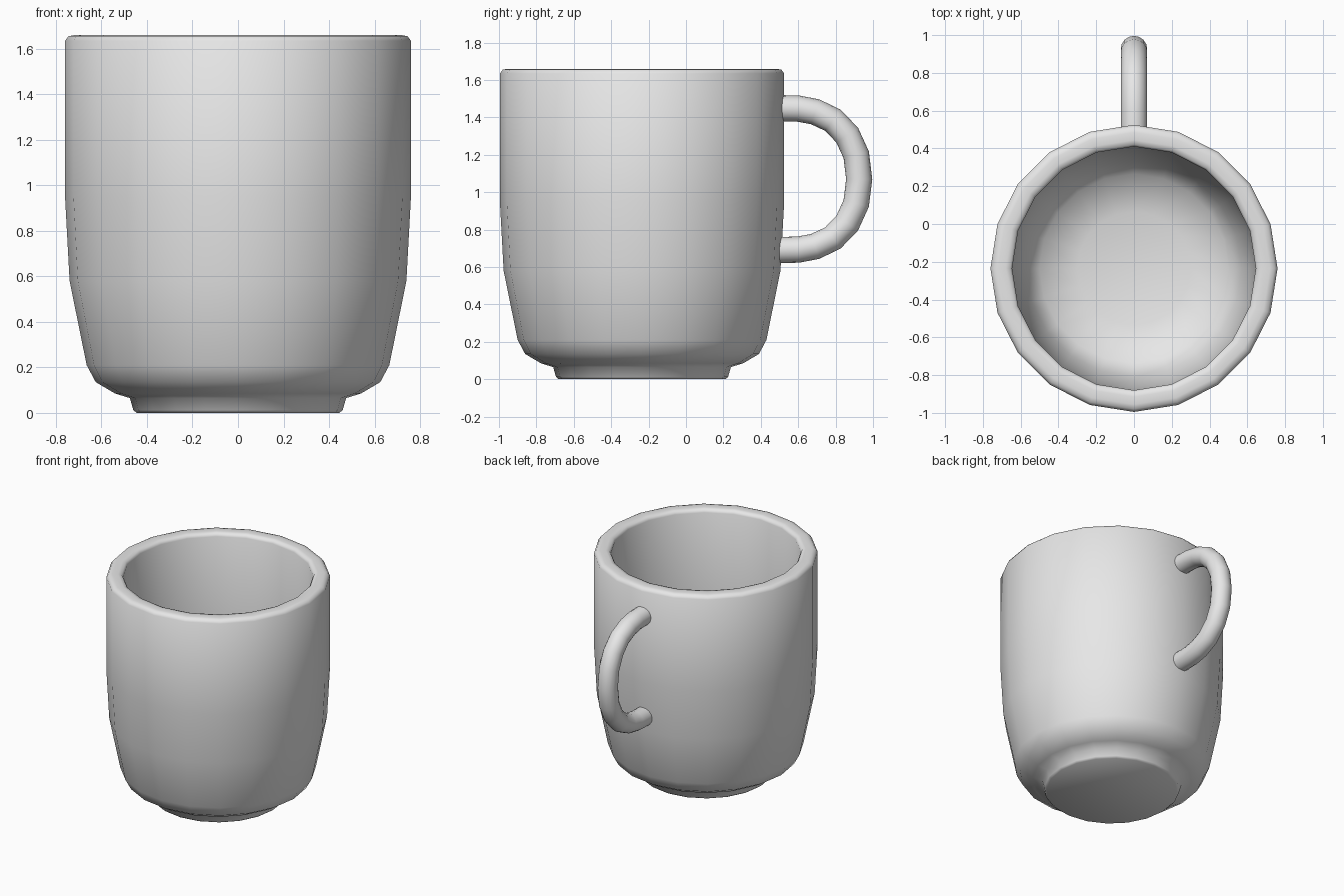
import bpy, bmesh, math
from mathutils import Matrix, Vector

if "Cube" in bpy.data.objects:
    bpy.data.objects.remove(bpy.data.objects["Cube"], do_unlink=True)

CENTRE_Y = -0.235
SIDES = 20

glaze = bpy.data.materials.new("grey_glaze")
glaze.use_nodes = True
glaze.diffuse_color = (0.8, 0.8, 0.8, 1)
glaze.node_tree.nodes["Principled BSDF"].inputs["Base Color"].default_value = (0.8, 0.8, 0.8, 1)


def finish(name, bm, angle):
    bmesh.ops.recalc_face_normals(bm, faces=bm.faces)
    mesh = bpy.data.meshes.new(name)
    bm.to_mesh(mesh)
    bm.free()
    mesh.materials.append(glaze)
    obj = bpy.data.objects.new(name, mesh)
    bpy.context.collection.objects.link(obj)
    bpy.ops.object.select_all(action="DESELECT")
    obj.select_set(True)
    bpy.context.view_layer.objects.active = obj
    bpy.ops.object.shade_smooth_by_angle(angle=math.radians(angle))
    return obj


def bridge(bm, rings):
    for a, b in zip(rings, rings[1:]):
        for i in range(len(a)):
            j = (i + 1) % len(a)
            bm.faces.new((a[i], a[j], b[j], b[i]))


# Cup: radius and height from the foot, up the wall, over the rim, down inside
profile = [(0.445, 0), (0.46, 0.012), (0.475, 0.065), (0.54, 0.085), (0.625, 0.135),
           (0.665, 0.21), (0.74, 0.58), (0.76, 0.95), (0.76, 1.635), (0.745, 1.655),
           (0.72, 1.66), (0.68, 1.66), (0.655, 1.655), (0.645, 1.635), (0.645, 0.95),
           (0.63, 0.6), (0.57, 0.3), (0.5, 0.2), (0.3, 0.14)]
bm = bmesh.new()
rings = []
for r, z in profile:
    turn = [2 * math.pi * i / SIDES for i in range(SIDES)]
    rings.append([bm.verts.new((r * math.cos(t), CENTRE_Y + r * math.sin(t), z)) for t in turn])
bridge(bm, rings)
bm.faces.new(rings[0])
bm.faces.new(rings[-1])
finish("cup", bm, 70)

# Handle: round tube swept along a path mirrored about its middle height
MID, TUBE = 1.07, 0.07
half = [(0.46, 0.38), (0.6, 0.377), (0.69, 0.36), (0.785, 0.315), (0.862, 0.235),
        (0.91, 0.13), (0.926, 0)]
path = [Vector((0, y, MID + h)) for y, h in half]
path += [Vector((0, y, MID - h)) for y, h in reversed(half[:-1])]
bm = bmesh.new()
rings = []
for i, p in enumerate(path):
    along = (path[min(i + 1, len(path) - 1)] - path[max(i - 1, 0)]).normalized()
    side = Vector((1, 0, 0))
    out = along.cross(side)
    turn = [2 * math.pi * k / 16 for k in range(16)]
    rings.append([bm.verts.new(p + TUBE * (math.cos(t) * side + math.sin(t) * out)) for t in turn])
bridge(bm, rings)
bm.faces.new(rings[0])
bm.faces.new(rings[-1])
finish("handle", bm, 60)
